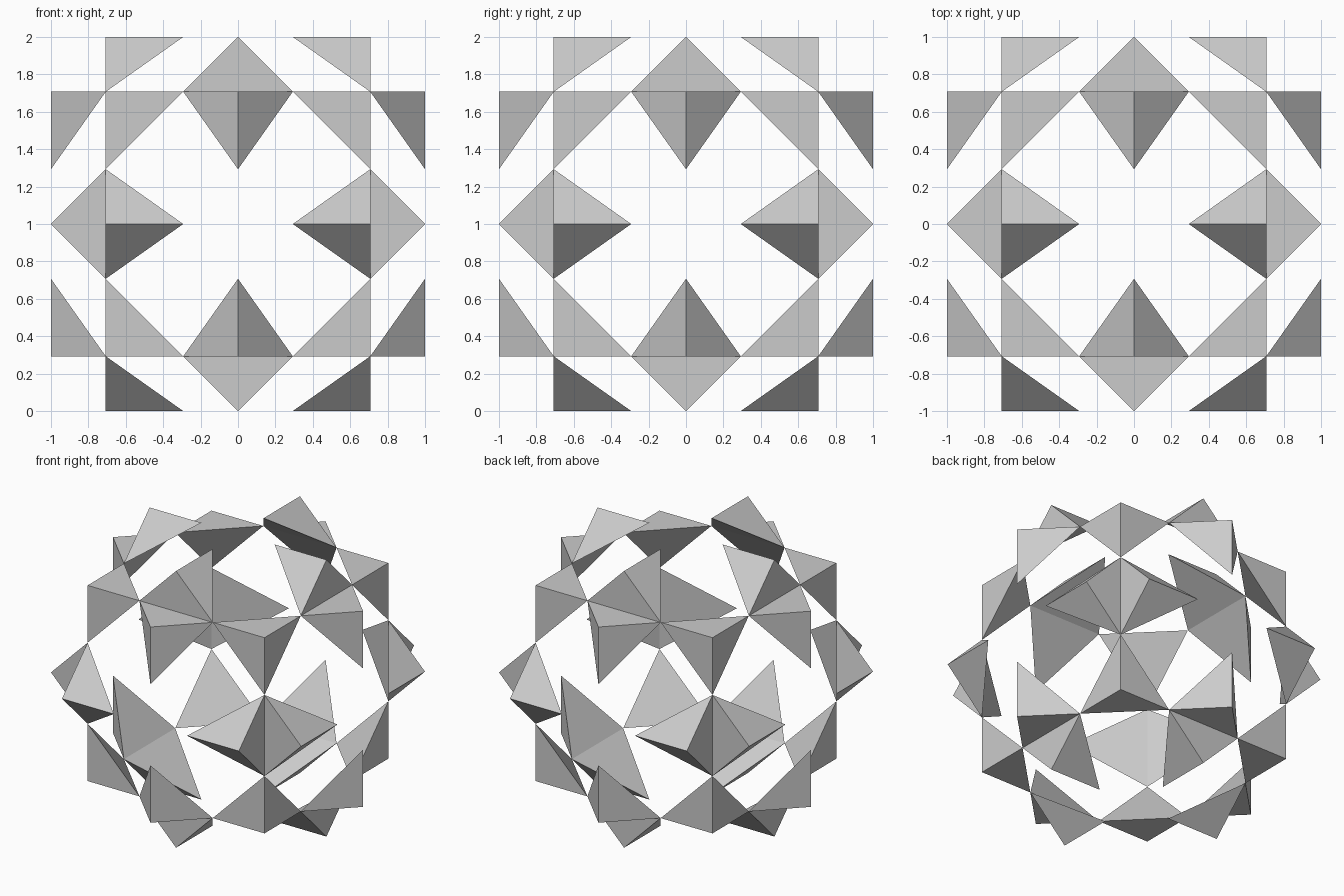
import bpy
import bmesh
from math import pi, sqrt
from mathutils import Matrix, Vector

if "Cube" in bpy.data.objects:
    bpy.data.objects.remove(bpy.data.objects["Cube"], do_unlink=True)

HALF = sqrt(0.5)         # half the edge of each cube
CUT = sqrt(2) - 1        # length of edge kept at each cube corner

grey = bpy.data.materials.new("light_grey")
grey.use_nodes = True
colour = (0.6, 0.6, 0.6, 1)
grey.diffuse_color = colour
grey.node_tree.nodes["Principled BSDF"].inputs["Base Color"].default_value = colour


def add_corner(bm, signs, turn):
    """Closed tetrahedron cut from one corner of a turned cube."""
    tip = Vector(signs) * HALF
    points = [tip]
    for axis in range(3):
        p = tip.copy()
        p[axis] -= signs[axis] * CUT
        points.append(p)
    a, b, c, d = [bm.verts.new(turn @ p) for p in points]
    for face in ((a, b, c), (a, c, d), (a, d, b), (b, d, c)):
        bm.faces.new(face)


def cube_corners(name, turn):
    """The eight corner pieces of one cube."""
    bm = bmesh.new()
    for x in (-1, 1):
        for y in (-1, 1):
            for z in (-1, 1):
                add_corner(bm, (x, y, z), turn)
    bmesh.ops.recalc_face_normals(bm, faces=bm.faces[:])
    mesh = bpy.data.meshes.new(name)
    bm.to_mesh(mesh)
    bm.free()
    mesh.materials.append(grey)
    obj = bpy.data.objects.new(name, mesh)
    obj.location.z = 1
    bpy.context.collection.objects.link(obj)


# One upright cube and three turned an eighth about each axis
cube_corners("upright_cube_corners", Matrix.Identity(3))
for axis in "XYZ":
    cube_corners("cube_corners_turned_about_" + axis.lower(),
                 Matrix.Rotation(pi / 4, 3, axis))
